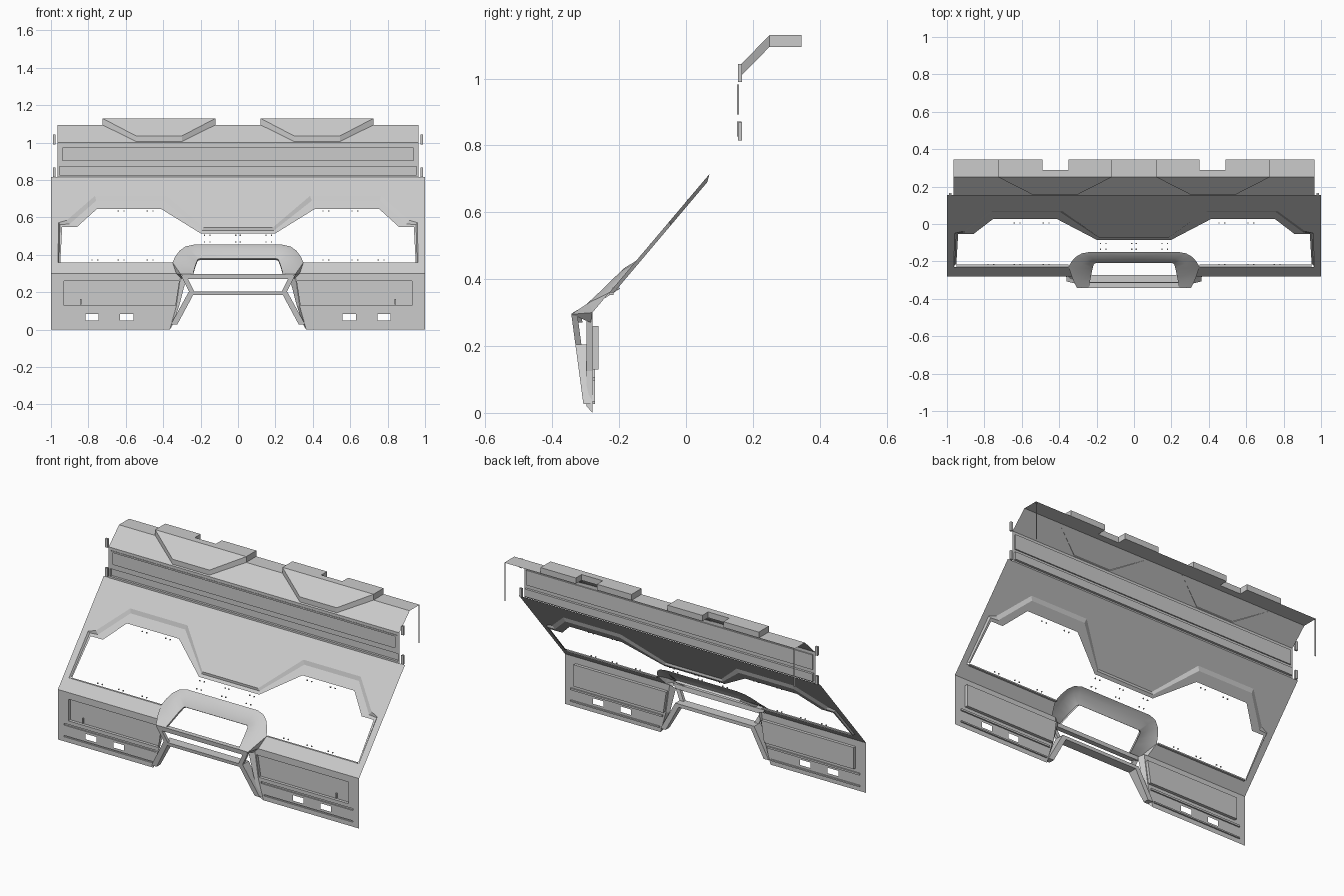
import bpy, bmesh, math

if "Cube" in bpy.data.objects:
    bpy.data.objects.remove(bpy.data.objects["Cube"])

grey = bpy.data.materials.new("panel grey")
grey.diffuse_color = (0.6, 0.6, 0.6, 1)
grey.use_nodes = True
grey.node_tree.nodes["Principled BSDF"].inputs["Base Color"].default_value = grey.diffuse_color


def finish(name, bm, mirror=True, smooth=False):
    bmesh.ops.remove_doubles(bm, verts=bm.verts, dist=0.0004)
    bmesh.ops.recalc_face_normals(bm, faces=bm.faces)
    me = bpy.data.meshes.new(name)
    bm.to_mesh(me)
    bm.free()
    me.materials.append(grey)
    ob = bpy.data.objects.new(name, me)
    bpy.context.collection.objects.link(ob)
    if mirror:
        m = ob.modifiers.new("Mirror", 'MIRROR')
        m.merge_threshold = 0.0005
    if smooth:
        bpy.ops.object.select_all(action='DESELECT')
        ob.select_set(True)
        bpy.context.view_layer.objects.active = ob
        bpy.ops.object.shade_smooth_by_angle(angle=math.radians(40))
    return ob


def fill(bm, loops, place):
    """Flat sheet from an outline and optional hole outlines."""
    edges = []
    for loop in loops:
        vs = [bm.verts.new(place(*p)) for p in loop]
        edges += [bm.edges.new((vs[i - 1], vs[i])) for i in range(len(vs))]
    bmesh.ops.triangle_fill(bm, edges=edges, use_beauty=True, use_dissolve=False)


def loft(bm, rows, closed=False):
    """Strips of quads between rows of points."""
    grid = [[bm.verts.new(p) for p in r] for r in rows]
    for a, b in zip(grid, grid[1:]):
        for i in range(0 if closed else 1, len(a)):
            bm.faces.new((a[i - 1], a[i], b[i], b[i - 1]))


def rect(x0, x1, z0, z1):
    return [(x0, z0), (x1, z0), (x1, z1), (x0, z1)]


def pocket(bm, loop, y0, y1):
    """Walls and floor of a recess in an upright sheet."""
    loft(bm, [[(x, y, z) for x, z in loop] for y in (y0, y1)], True)
    fill(bm, [loop], lambda x, z: (x, y1, z))


def solid(name, poly, front, back, mirror=True):
    """Outline in x, z with thickness between two y rules."""
    bm = bmesh.new()
    for f in (front, back):
        fill(bm, [poly], lambda x, z: (x, f(z), z))
    loft(bm, [[(x, f(z), z) for x, z in poly] for f in (front, back)], True)
    return finish(name, bm, mirror)


def box(name, x, y, z, mirror=True):
    return solid(name, rect(*x, *z), lambda _: y[0], lambda _: y[1], mirror)


def slant(z, d=0.0):
    return -0.28 + (z - 0.30) * 0.845 + d


def nose(z):
    return -0.343 + (0.295 - z) * 0.134


# Sloping windscreen panel and its recessed window surround
brow = [(.962, .36), (.96, .572), (.915, .585), (.765, .715), (.385, .715), (.185, .545), (0, .545)]
step = [(.957, .36), (.952, .562), (.90, .565), (.758, .69), (.395, .69), (.192, .53), (0, .53)]
edge = [(.95, .36), (.94, .55), (.86, .55), (.755, .645), (.41, .645), (.20, .515), (0, .515)]
bm = bmesh.new()
fill(bm, [[(0, .815), (1, .815), (1, .30), (.33, .30), (.35, .36)] + brow],
     lambda x, z: (x, slant(z), z))
finish("windscreen_panel", bm)
bm = bmesh.new()
loft(bm, [[(x, slant(z, d), z) for x, z in r]
          for r, d in ((brow, 0), (step, .014), (edge, .014))])
finish("window_surround", bm)
box("window_sill", (.35, .95), (slant(.36), slant(.36) + .012), (.352, .36))

# Small studs round the window
for z, xs in ((.635, (.61, .64, .455, .485)), (.372, (.61, .64, .455, .485, .75, .78)),
              (.505, (.15, .18, .012)), (.468, (.15, .18, .012))):
    for x in xs:
        box("window_stud", (x - .003, x + .003), (slant(z), slant(z) + .006), (z - .003, z + .003))

# Lower front panel with pocket, grooves and square openings
storage = [(.335, .13), (.93, .13), (.93, .26), (.315, .26)]
grooves = [rect(.35, .96, .097, .108), rect(.37, .96, .027, .035)]
openings = [rect(.56, .63, .05, .083), rect(.745, .815, .05, .083)]
bm = bmesh.new()
fill(bm, [[(.365, 0), (1, 0), (1, .30), (.305, .30), (.33, .125)], storage] + grooves + openings,
     lambda x, z: (x, -.28, z))
pocket(bm, storage, -.28, -.262)
for g in grooves:
    pocket(bm, g, -.28, -.272)
finish("lower_panel", bm)
box("pocket_tab", (.838, .844), (-.272, -.262), (.135, .165))
bm = bmesh.new()
loft(bm, [[(.305, -.28, .30), (.33, -.28, .125), (.365, -.28, 0)],
          [(.275, -.297, .28), (.315, -.297, .125), (.352, -.297, .02)]])
finish("panel_inner_flange", bm)

# Rolled arch of the centre hood
outer = [(.305, -.343, .295), (.33, -.29, .33)] + [
    (x, slant(z), z) for x, z in ((.35, .36), (.335, .392), (.312, .423), (.28, .445), (.235, .455), (0, .455))]
inner = [(.24, -.338, .30), (.236, -.312, .315), (.231, -.285, .332), (.226, -.26, .348),
         (.221, -.237, .362), (.215, -.215, .376), (.205, -.209, .38), (0, -.209, .38)]
mid = [tuple(.6 * a + .4 * b for a, b in zip(p, q)) for p, q in zip(outer, inner)]
mid = [(x, y - .012, z + .008) if i > 1 else (x, y, z) for i, (x, y, z) in enumerate(mid)]
lip = [(x, y + .012, z - .008) for x, y, z in inner]
bm = bmesh.new()
loft(bm, [outer, mid, inner, lip])
finish("hood_arch", bm, smooth=True)
bm = bmesh.new()
for tri in ([(.35, slant(.36), .36), (.33, -.29, .33), (.33, -.28, .30)],
            [(.33, -.29, .33), (.305, -.343, .295), (.33, -.28, .30)],
            [(.305, -.343, .295), (.30, -.285, .27), (.33, -.28, .30)]):
    bm.faces.new([bm.verts.new(p) for p in tri])
finish("hood_cheek", bm)

# Centre frame: two crossbars, diagonal links and legs
solid("upper_crossbar", [(-.285, .27), (.285, .27), (.305, .297), (-.305, .297)],
      nose, lambda z: nose(z) + .03, False)
solid("lower_crossbar", rect(-.26, .26, .185, .205), nose, lambda z: -.272, False)
solid("diagonal_link", [(.305, .29), (.27, .275), (.235, .205), (.262, .205)],
      nose, lambda z: nose(z) + .018)
solid("frame_leg", [(.235, .205), (.262, .205), (.36, .027), (.325, .027), (.24, .185)],
      nose, lambda z: -.272)

# Upright header band with two long recesses
long_recesses = [(rect(-.95, .95, .893, .982), .159), (rect(-.955, .955, .826, .872), .166)]
bm = bmesh.new()
fill(bm, [rect(-.965, .965, .815, 1.0)] + [r for r, _ in long_recesses], lambda x, z: (x, .152, z))
for r, y in long_recesses:
    pocket(bm, r, .152, y)
finish("header_band", bm, False)
bm = bmesh.new()
ring = [rect(-.95, .95, .893, .982), rect(-.938, .938, .904, .972)]
fill(bm, ring, lambda x, z: (x, .150, z))
finish("header_trim", bm, False)

# Roof visor with rear notches
bm = bmesh.new()
fill(bm, [[(0, .25), (.965, .25), (.965, .345), (.49, .345), (.49, .29), (.35, .29), (.35, .345), (0, .345)]],
     lambda x, y: (x, y, 1.095))
loft(bm, [[(0, .152, 1.0), (.965, .152, 1.0)], [(0, .25, 1.095), (.965, .25, 1.095)]])
finish("roof_visor", bm)

# Raised roof pods: flat top, tapered slope and side walls
flat = [(.725, .25), (.725, .345), (.49, .345), (.49, .29), (.35, .29), (.35, .345), (.12, .345), (.12, .25)]
rim = [(x, y, 1.13) for x, y in flat] + [(.30, .158, 1.036), (.545, .158, 1.036)]
bm = bmesh.new()
fill(bm, [flat], lambda x, y: (x, y, 1.13))
bm.faces.new([bm.verts.new(rim[i]) for i in (7, 0, 9, 8)])
loft(bm, [rim, [(x, y, z - .035) for x, y, z in rim]], True)
finish("roof_pod", bm)

# Side clips and thin rear hanging strips
for z in (.99, .815):
    box("side_clip", (.975, .99), (.155, .167), (z, z + .053))
bm = bmesh.new()
fill(bm, [rect(.957, .965, .865, 1.095)], lambda x, z: (x, .345, z))
finish("rear_strip", bm)
